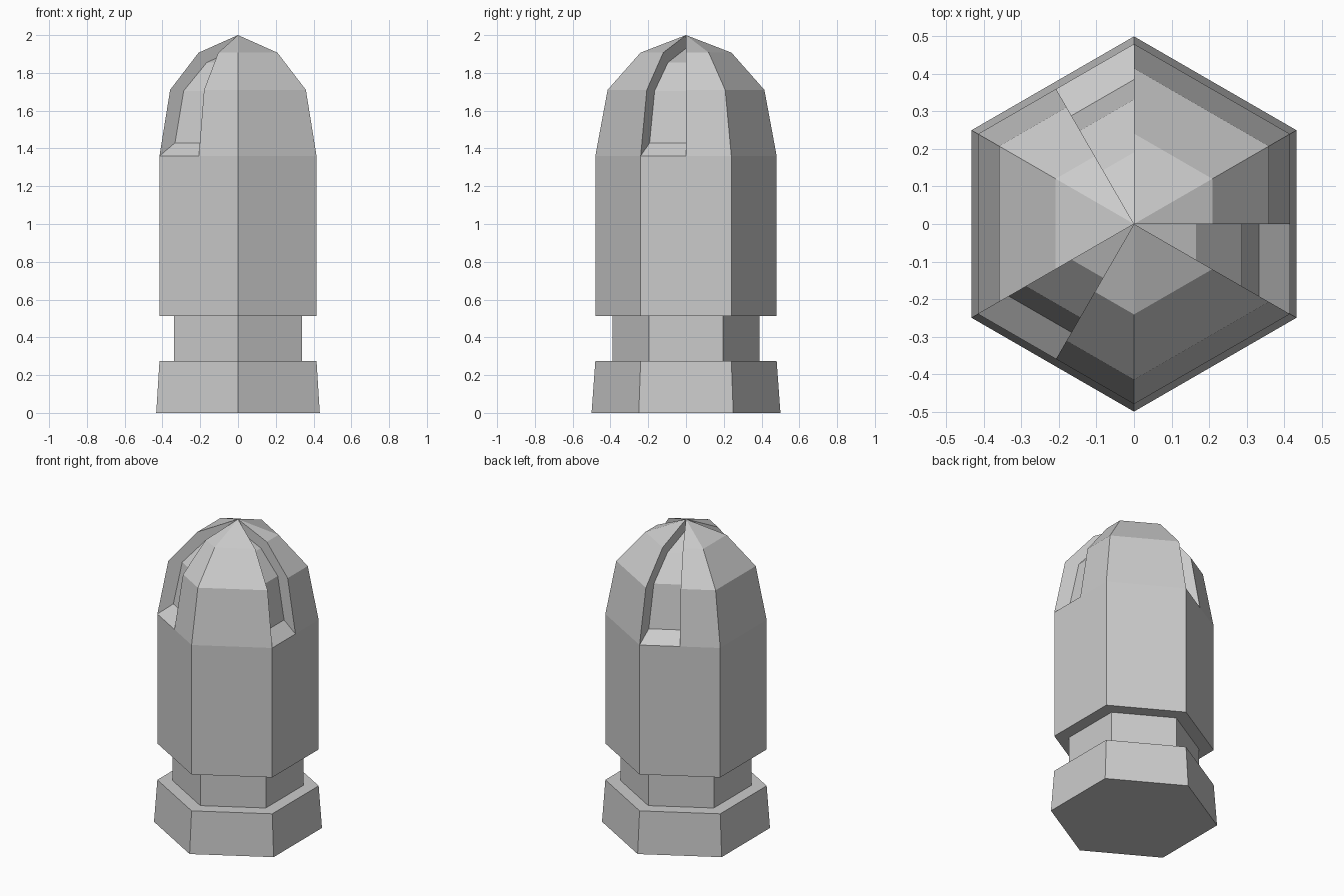
import bpy, bmesh
from math import radians, cos, sin

if "Cube" in bpy.data.objects:
    bpy.data.objects.remove(bpy.data.objects["Cube"])

# profiles as (corner radius, height)
BODY = [(0.5, 0), (0.48, 0.275), (0.39, 0.275), (0.39, 0.513), (0.48, 0.513), (0.48, 1.36)]
DOME = [(0.48, 1.36), (0.415, 1.71), (0.241, 1.907), (0, 2.0)]
GROOVE = [(0.48, 1.36), (0.385, 1.43), (0.332, 1.705), (0.191, 1.855), (0, 1.93)]


def point(r, z, angle):
    """Point on a hexagon with corners at 30, 90, 150... degrees."""
    off = (angle - 30) % 60 - 30
    r *= cos(radians(30)) / cos(radians(off))
    return (r * cos(radians(angle)), r * sin(radians(angle)), z)


def add_face(bm, pts):
    clean = []
    for p in pts:
        if not any(sum((a - b) ** 2 for a, b in zip(p, q)) < 1e-10 for q in clean):
            clean.append(p)
    return bm.faces.new([bm.verts.new(p) for p in clean])


def sweep(bm, profile, a0, a1):
    for (r0, z0), (r1, z1) in zip(profile, profile[1:]):
        add_face(bm, [point(r0, z0, a0), point(r0, z0, a1),
                      point(r1, z1, a1), point(r1, z1, a0)])


bm = bmesh.new()

# base, neck and straight barrel
for i in range(6):
    sweep(bm, BODY, -30 + 60 * i, 30 + 60 * i)
add_face(bm, [point(0.5, 0, -30 - 60 * i) for i in range(6)])

# faceted dome with three half-face grooves
for start in (-30, 90, 210):
    sweep(bm, GROOVE, start, start + 30)
    sweep(bm, DOME, start + 30, start + 60)
    sweep(bm, DOME, start + 60, start + 120)
    # radial groove walls
    loop = DOME + GROOVE[:0:-1]
    add_face(bm, [point(r, z, start) for r, z in loop])
    add_face(bm, [point(r, z, start + 30) for r, z in reversed(loop)])

bmesh.ops.remove_doubles(bm, verts=bm.verts, dist=1e-4)
# walls face into their groove
mesh = bpy.data.meshes.new("grooved_hex_bullet")
bmesh.ops.recalc_face_normals(bm, faces=bm.faces)
bm.to_mesh(mesh)
bm.free()
obj = bpy.data.objects.new("grooved_hex_bullet", mesh)
bpy.context.collection.objects.link(obj)
